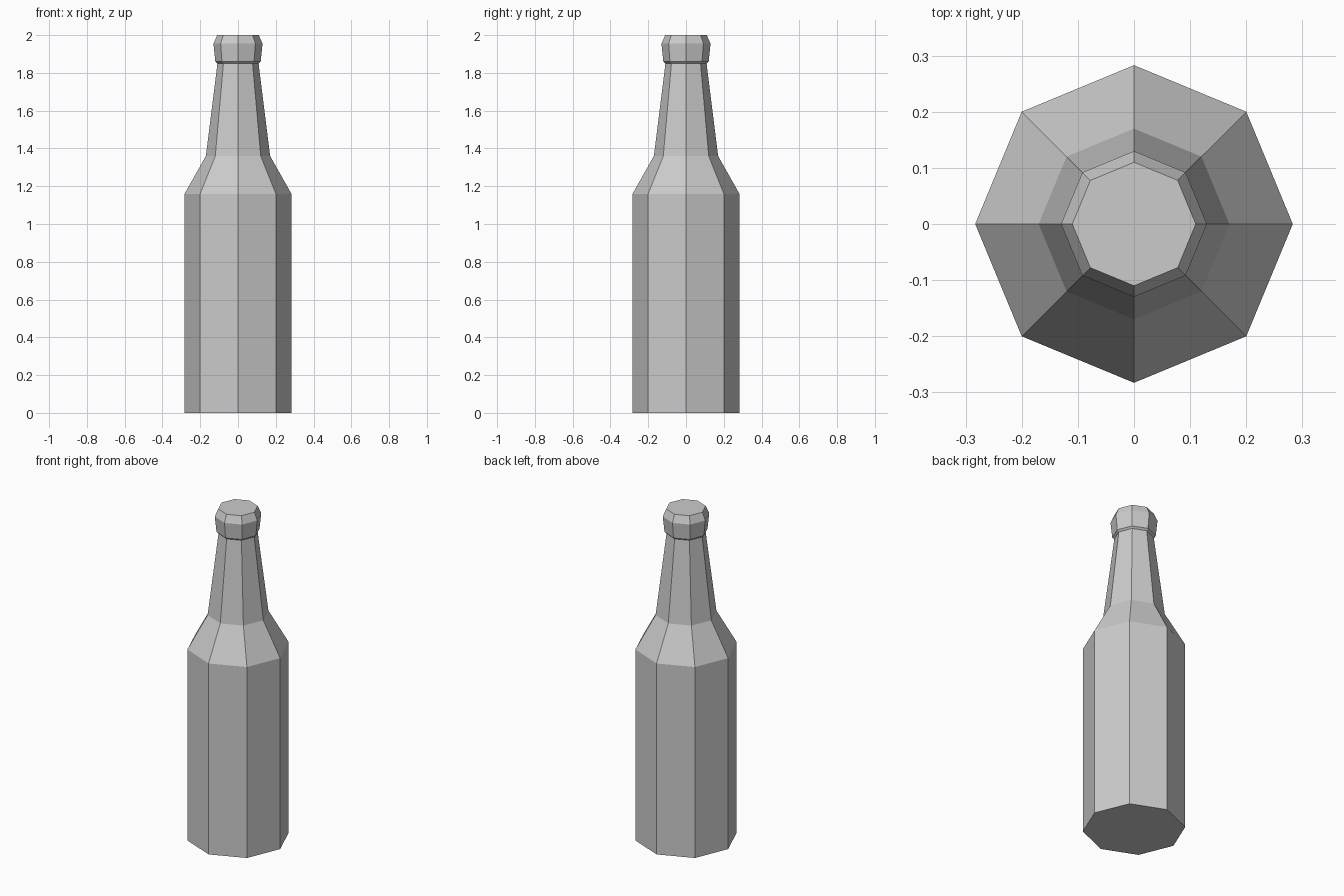
import bpy
import bmesh
from math import cos, sin, pi

default = bpy.data.objects.get("Cube")
if default:
    bpy.data.objects.remove(default, do_unlink=True)

SIDES = 8

grey = bpy.data.materials.new("light grey")
grey.use_nodes = True
colour = (0.6, 0.6, 0.6, 1)
grey.diffuse_color = colour
grey.node_tree.nodes["Principled BSDF"].inputs["Base Color"].default_value = colour


def lathe(name, profile):
    """Turn a (radius, height) profile into a closed, flat-sided solid."""
    bm = bmesh.new()
    rings = [[bm.verts.new((r * cos(2 * pi * i / SIDES), r * sin(2 * pi * i / SIDES), z))
              for i in range(SIDES)] for r, z in profile]
    for low, high in zip(rings, rings[1:]):
        for i in range(SIDES):
            j = (i + 1) % SIDES
            bm.faces.new((low[i], low[j], high[j], high[i]))
    bm.faces.new(rings[0][::-1])
    bm.faces.new(rings[-1])
    mesh = bpy.data.meshes.new(name)
    bm.to_mesh(mesh)
    bm.free()
    mesh.materials.append(grey)
    obj = bpy.data.objects.new(name, mesh)
    bpy.context.collection.objects.link(obj)
    return obj


# Body, shoulder, tapering neck and flared lip in one continuous outline
lathe("bottle", [
    (0.283, 0), (0.283, 1.16),      # straight body
    (0.17, 1.36),                   # shoulder
    (0.109, 1.85),                  # neck
    (0.12, 1.86), (0.13, 1.955),    # lip
    (0.11, 2.0),                    # bevelled rim
])
